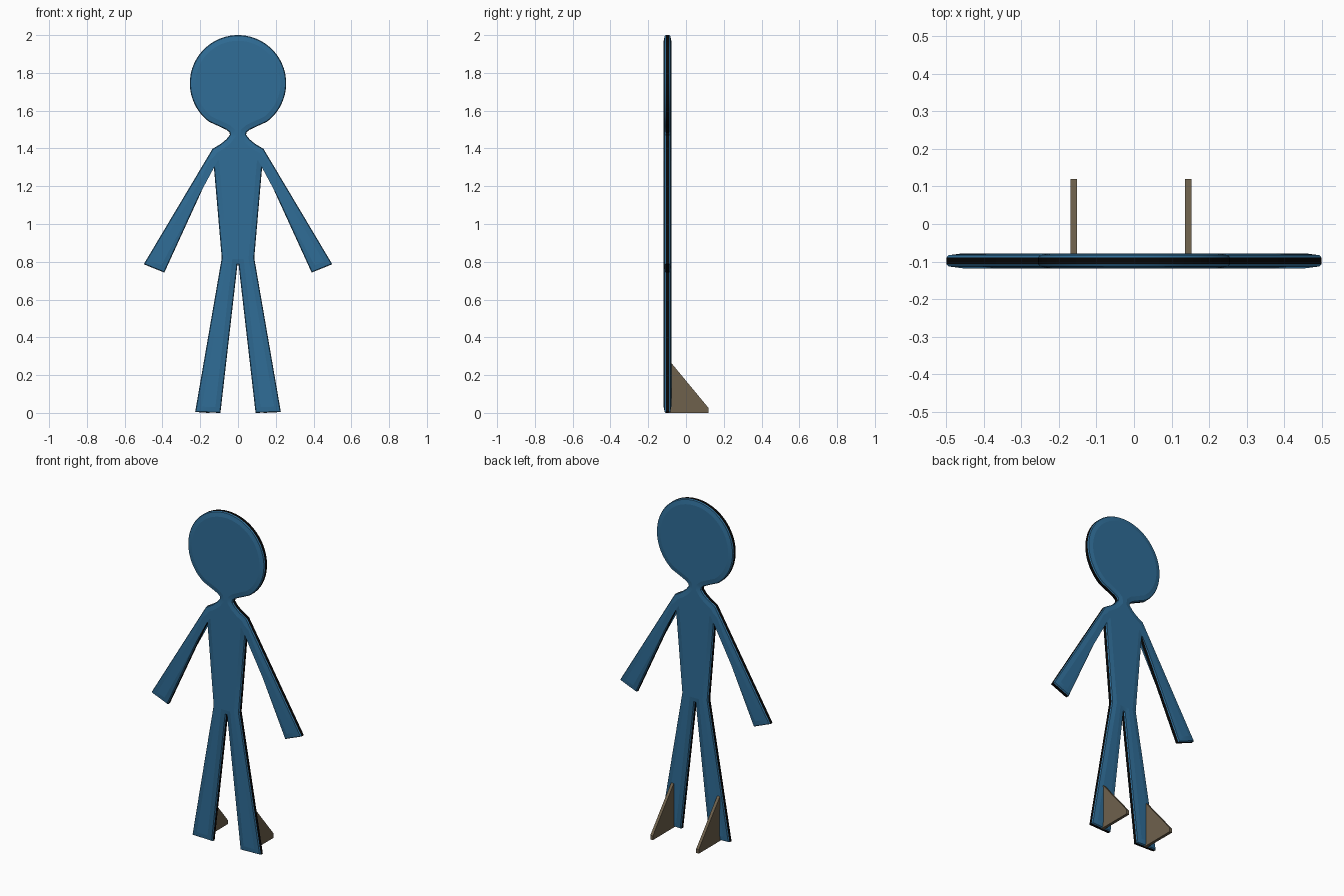
import bpy
import bmesh
from math import sin, cos, radians

cube = bpy.data.objects.get("Cube")
if cube:
    bpy.data.objects.remove(cube, do_unlink=True)


def make_material(name, colour):
    mat = bpy.data.materials.new(name)
    mat.use_nodes = True
    mat.diffuse_color = (*colour, 1)
    mat.node_tree.nodes["Principled BSDF"].inputs["Base Color"].default_value = (*colour, 1)
    return mat


blue = make_material("steel blue", (0.029, 0.153, 0.309))
black = make_material("edge black", (0.002, 0.002, 0.002))
brown = make_material("dull brown", (0.156, 0.119, 0.073))


def extrude_profile(bm, points, offset):
    """Fill a closed profile and extrude it by an offset; returns both caps."""
    face = bm.faces.new([bm.verts.new(p) for p in points])
    result = bmesh.ops.extrude_face_region(bm, geom=[face], use_keep_orig=True)
    verts = [v for v in result["geom"] if isinstance(v, bmesh.types.BMVert)]
    bmesh.ops.translate(bm, verts=verts, vec=offset)
    cap = next(f for f in result["geom"] if isinstance(f, bmesh.types.BMFace))
    bmesh.ops.recalc_face_normals(bm, faces=bm.faces)
    return [face, cap]


def add_object(bm, name, *mats):
    mesh = bpy.data.meshes.new(name)
    bm.to_mesh(mesh)
    bm.free()
    for mat in mats:
        mesh.materials.append(mat)
    obj = bpy.data.objects.new(name, mesh)
    bpy.context.collection.objects.link(obj)
    return obj


# Flat figure: head arc, then neck, arm, torso and leg down one side
STEPS = 30
HEAD_Z, HEAD_R = 1.745, 0.255
half = []
for i in range(1, STEPS + 1):
    a = radians(90 - 143 * i / STEPS)
    half.append((HEAD_R * cos(a), HEAD_Z + HEAD_R * sin(a)))
half += [
    (0.10, 1.517), (0.06, 1.498), (0.045, 1.485), (0.043, 1.472),   # neck
    (0.06, 1.45), (0.09, 1.425), (0.135, 1.398),                    # shoulder
    (0.499, 0.787), (0.39, 0.743),                                  # hand
    (0.133, 1.305), (0.128, 1.305),                                 # armpit
    (0.086, 0.82),                                                  # hip
    (0.227, 0.004), (0.093, 0.0),                                   # foot
    (0.003, 0.785),                                                 # crotch
]
outline = [(0, HEAD_Z + HEAD_R)] + half + [(-x, z) for x, z in reversed(half)]

MID_Y, WALL = -0.098, 0.009
bm = bmesh.new()
caps = extrude_profile(bm, [(x, MID_Y - WALL, z) for x, z in outline], (0, 2 * WALL, 0))
# Black band around the middle of the edge
for face in bm.faces:
    face.material_index = 0 if face in caps else 1
# Rounded rim on both sides
for width, depth in ((0.004, 0.006), (0.026, 0.005)):
    for cap in caps:
        rim = bmesh.ops.inset_region(bm, faces=[cap], thickness=width, depth=depth,
                                     use_even_offset=True, use_boundary=True)
        for face in rim["faces"]:
            face.material_index = 0
figure = add_object(bm, "flat_figure", blue, black)

bpy.ops.object.select_all(action="DESELECT")
figure.select_set(True)
bpy.context.view_layer.objects.active = figure
bpy.ops.object.shade_smooth_by_angle(angle=radians(30))
for poly in figure.data.polygons:
    if len(poly.vertices) > 4:
        poly.use_smooth = False

# Wedge supports behind the feet
wedge = [(-0.095, 0), (0.12, 0), (0.12, 0.025), (-0.08, 0.267), (-0.095, 0.267)]
for name, x in (("right_support", -0.169), ("left_support", 0.136)):
    bm = bmesh.new()
    extrude_profile(bm, [(x, y, z) for y, z in wedge], (0.017, 0, 0))
    add_object(bm, name, brown)
